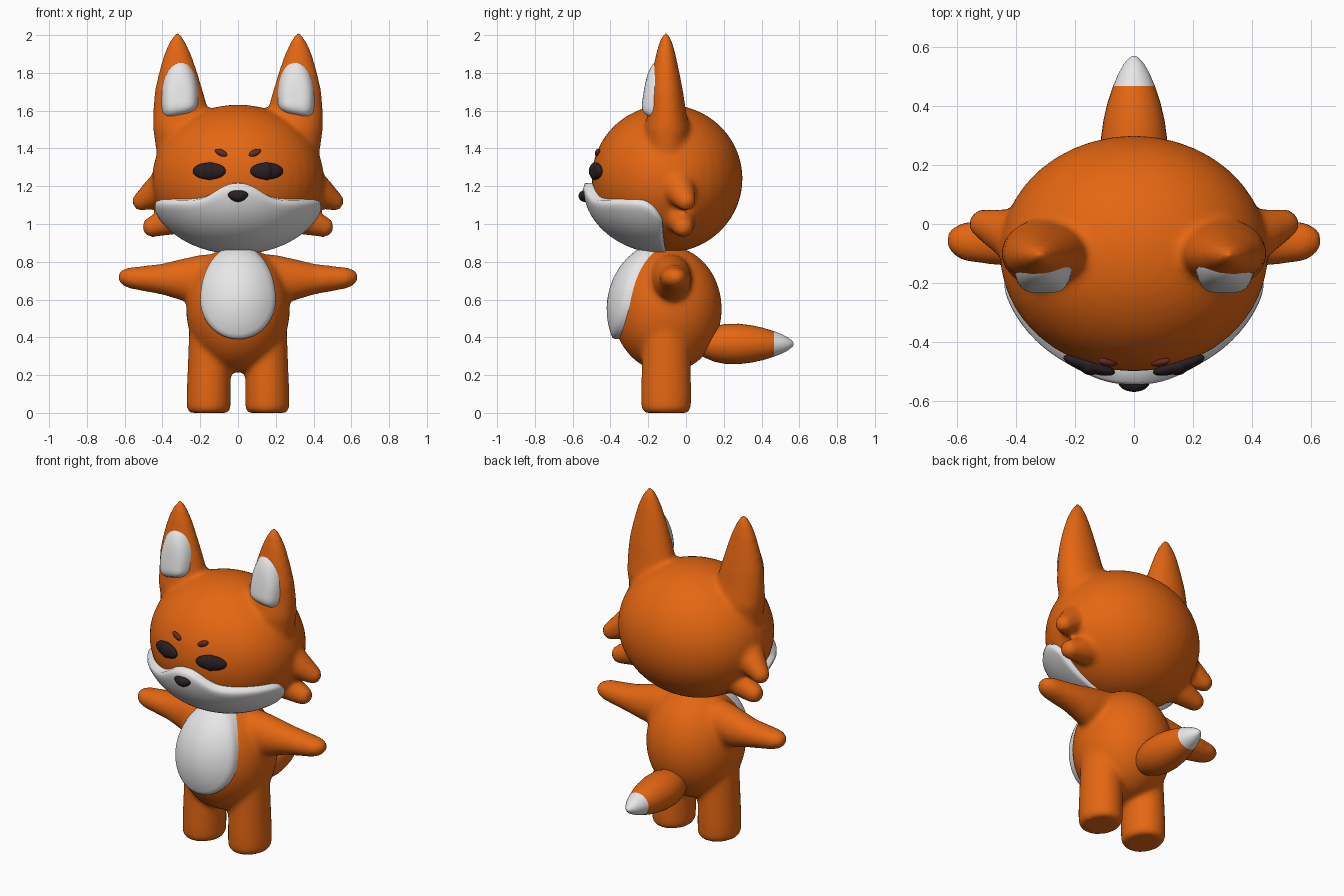
import bpy, bmesh
from math import sin, cos, pi, sqrt, exp, radians, copysign
from mathutils import Matrix, Vector

cube = bpy.data.objects.get("Cube")
if cube:
    bpy.data.objects.remove(cube, do_unlink=True)


def material(name, r, g, b):
    m = bpy.data.materials.new(name)
    m.use_nodes = True
    m.diffuse_color = (r, g, b, 1)
    shader = next(n for n in m.node_tree.nodes if n.type == 'BSDF_PRINCIPLED')
    shader.inputs["Base Color"].default_value = (r, g, b, 1)
    shader.inputs["Roughness"].default_value = 0.6
    return m


ORANGE = material("orange fur", 0.78, 0.135, 0.006)
WHITE = material("white fur", 0.8, 0.8, 0.8)
DARK = material("dark eye", 0.022, 0.014, 0.016)
BROWN = material("brown brow", 0.13, 0.025, 0.018)


def skin(bm, rows):
    """Quads between rows of points; coincident points merge into poles and seams."""
    grid = [[bm.verts.new(p) for p in row] for row in rows]
    for a, b in zip(grid, grid[1:]):
        for i in range(len(a) - 1):
            bm.faces.new((a[i], a[i + 1], b[i + 1], b[i]))


def turn(n=32):
    return [2 * pi * i / n for i in range(n + 1)]


def loft(bm, sections, place):
    """Elliptical sections (t, centre u, centre v, radius u, radius v), capped."""
    first, last = sections[0], sections[-1]
    closed = [first[:3] + (0, 0)] + sections + [last[:3] + (0, 0)]
    skin(bm, [[place(cu + ru * cos(a), cv + rv * sin(a), t) for a in turn()]
              for t, cu, cv, ru, rv in closed])


def ball(bm, centre, radii, rotation=Matrix()):
    m = Matrix.Translation(centre) @ rotation @ Matrix.Diagonal((*radii, 1))
    bmesh.ops.create_uvsphere(bm, u_segments=40, v_segments=24, radius=1, matrix=m)


def finish(bm, name, *mats, fuse=0):
    bmesh.ops.remove_doubles(bm, verts=bm.verts, dist=0.00001)
    bmesh.ops.recalc_face_normals(bm, faces=bm.faces)
    for f in bm.faces:
        f.smooth = True
    mesh = bpy.data.meshes.new(name)
    bm.to_mesh(mesh)
    bm.free()
    for m in mats:
        mesh.materials.append(m)
    ob = bpy.data.objects.new(name, mesh)
    bpy.context.collection.objects.link(ob)
    if fuse:
        # Melt the overlapping pieces into one soft skin
        remesh = ob.modifiers.new("fuse", 'REMESH')
        remesh.mode = 'VOXEL'
        remesh.voxel_size = 0.015
        remesh.use_smooth_shade = True
        soften = ob.modifiers.new("soften", 'SMOOTH')
        soften.factor = 0.5
        soften.iterations = fuse
    return ob


SIDES = ((1, "left"), (-1, "right"))

# Head with ears and cheek tufts
HEAD = Vector((0, -0.1, 1.24))
bm = bmesh.new()
ball(bm, HEAD, (0.455, 0.4, 0.392))
ear = [(1.3, .29, -.1, .13, .1), (1.5, .297, -.1, .153, .12),
       (1.6, .303, -.1, .147, .1), (1.7, .313, -.105, .129, .09),
       (1.8, .317, -.107, .103, .073), (1.9, .32, -.107, .072, .052),
       (1.96, .32, -.107, .045, .036), (2, .32, -.107, .021, .02),
       (2.014, .32, -.107, .008, .008)]
for s, side in SIDES:
    loft(bm, ear, lambda u, v, t: (s * u, v, t))
    # Tufts are chains of shrinking balls
    for base, tip, r0, r1 in (((.4, -.04, 1.19), (.509, 0, 1.12), .09, .052),
                              ((.3, -.03, 1.04), (.452, -.015, .985), .09, .056)):
        for k in range(6):
            p = Vector(base).lerp(Vector(tip), k / 5)
            r = r0 + (r1 - r0) * k / 5
            ball(bm, (s * p.x, p.y, p.z), (r, r, r))
finish(bm, "head", ORANGE, fuse=9)

# Torso with arms and legs
bm = bmesh.new()
ball(bm, (0, -0.1, 0.55), (0.275, 0.29, 0.335))
arm = [(0, -.09, .72, .12, .13), (.2, -.08, .715, .11, .122),
       (.3, -.07, .705, .1, .11), (.4, -.06, .708, .086, .082),
       (.5, -.06, .711, .076, .067), (.57, -.06, .714, .068, .057),
       (.61, -.058, .717, .052, .044), (.632, -.056, .719, .026, .024)]
leg = [(0, .155, -.105, .1, .115), (.02, .155, -.105, .117, .132),
       (.1, .155, -.105, .117, .134), (.42, .15, -.105, .11, .125)]
for s, side in SIDES:
    loft(bm, arm, lambda u, v, t: (s * t, u, v))
    loft(bm, leg, lambda u, v, t: (s * u, v, t))
finish(bm, "body", ORANGE, fuse=10)

# Tail with a white tip
bm = bmesh.new()
TIP = 0.467
tail = [(.06, .05), (.1, .073), (.15, .094), (.21, .106), (.28, .107), (.35, .098),
        (.41, .085), (TIP, .067), (.51, .05), (.545, .031), (.565, .013), (.57, .004)]
loft(bm, [(y, 0, .365, r * 1.06, r) for y, r in tail], lambda u, v, t: (u, t, v))
for f in bm.faces:
    f.material_index = int(f.calc_center_median().y > TIP)
finish(bm, "tail", ORANGE, WHITE)


# Muzzle mask: a sector of an ellipsoid with a wavy top edge and a sunken rim
def muzzle_point(i, j, n=60, m=20):
    u = min(max(i, 0), n) / n * 2 - 1
    v = min(j, m) / m
    a = u * radians(86)
    x = abs(0.48 * sin(a))
    top = 1.12 + 0.095 * exp(-(x / 0.15) ** 2.5)
    top -= 0.12 * max(0, (abs(u) - 0.75) / 0.25) ** 3
    e = -pi / 2 + v * (pi / 2 + (top - 1.2) / 0.36)
    p = Vector((0.48 * cos(e) * sin(a), -0.1 - 0.445 * cos(e) * cos(a),
                1.2 + 0.36 * sin(e)))
    outside = i < 0 or i > n or j > m
    rim = i in (0, n) or j == m
    return HEAD + (p - HEAD) * (0.84 if outside else 0.98 if rim else 1)


bm = bmesh.new()
skin(bm, [[muzzle_point(i, j) for i in range(-1, 62)] for j in range(22)])
finish(bm, "muzzle", WHITE)


# Belly patch: an egg outline lying on a slightly inflated torso
def belly_point(k, a):
    x = 0.2 * k * cos(a)
    z = 0.6 + k * sin(a) * (0.29 if sin(a) > 0 else 0.21)
    return Vector((x, -0.1 - 0.32 * sqrt(1 - (x / .29) ** 2 - ((z - .55) / .36) ** 2), z))


RINGS = (0, .2, .4, .6, .75, .87, .95, 1)
bm = bmesh.new()
rows = [[belly_point(k, a) for a in turn(48)] for k in RINGS]
for p in rows[-1]:
    p.y += 0.012
rows.append([p + Vector((0, 0.1, 0)) for p in rows[-1]])
skin(bm, rows)
finish(bm, "belly_patch", WHITE)


# Puffy inner ears: pointed above, squarer and slanted below
def inner_ear_point(k, a, s):
    power = 1 if sin(a) > 0 else 0.6
    x = 0.102 * k * copysign(abs(cos(a)) ** power, cos(a))
    z = k * copysign(abs(sin(a)) ** power, sin(a)) * (0.215 if sin(a) > 0 else 0.095)
    y = -0.12 - (0.11 - 0.15 * z) * sqrt(1 - k ** 4)
    if z < 0:
        z += z * x * 2.5
    return (s * (0.308 + x), y, 1.66 + z)


for s, side in SIDES:
    bm = bmesh.new()
    skin(bm, [[inner_ear_point(k, a, s) for a in turn(48)] for k in RINGS + (.98,)
              if k != 1] + [[inner_ear_point(1, a, s) for a in turn(48)]])
    finish(bm, side + "_inner_ear", WHITE)

    # Eye, pupil and brow follow the curve of the face
    yaw = Matrix.Rotation(s * radians(17), 4, 'Z')
    bm = bmesh.new()
    ball(bm, (s * 0.152, -0.478, 1.28), (0.091, 0.026, 0.044), yaw)
    finish(bm, side + "_eye", DARK)
    bm = bmesh.new()
    ball(bm, (s * 0.15, -0.482, 1.28), (0.036, 0.03, 0.047), yaw)
    finish(bm, side + "_pupil", DARK)
    bm = bmesh.new()
    tilt = Matrix.Rotation(s * radians(10), 4, 'Z') @ Matrix.Rotation(-s * radians(25), 4, 'Y')
    ball(bm, (s * 0.089, -0.468, 1.377), (0.035, 0.014, 0.017), tilt)
    finish(bm, side + "_brow", BROWN)

# Nose, wider at the top
bm = bmesh.new()
ball(bm, (0, -0.535, 1.148), (0.052, 0.034, 0.031))
for v in bm.verts:
    v.co.x *= 1 + 9 * (v.co.z - 1.148)
finish(bm, "nose", DARK)
